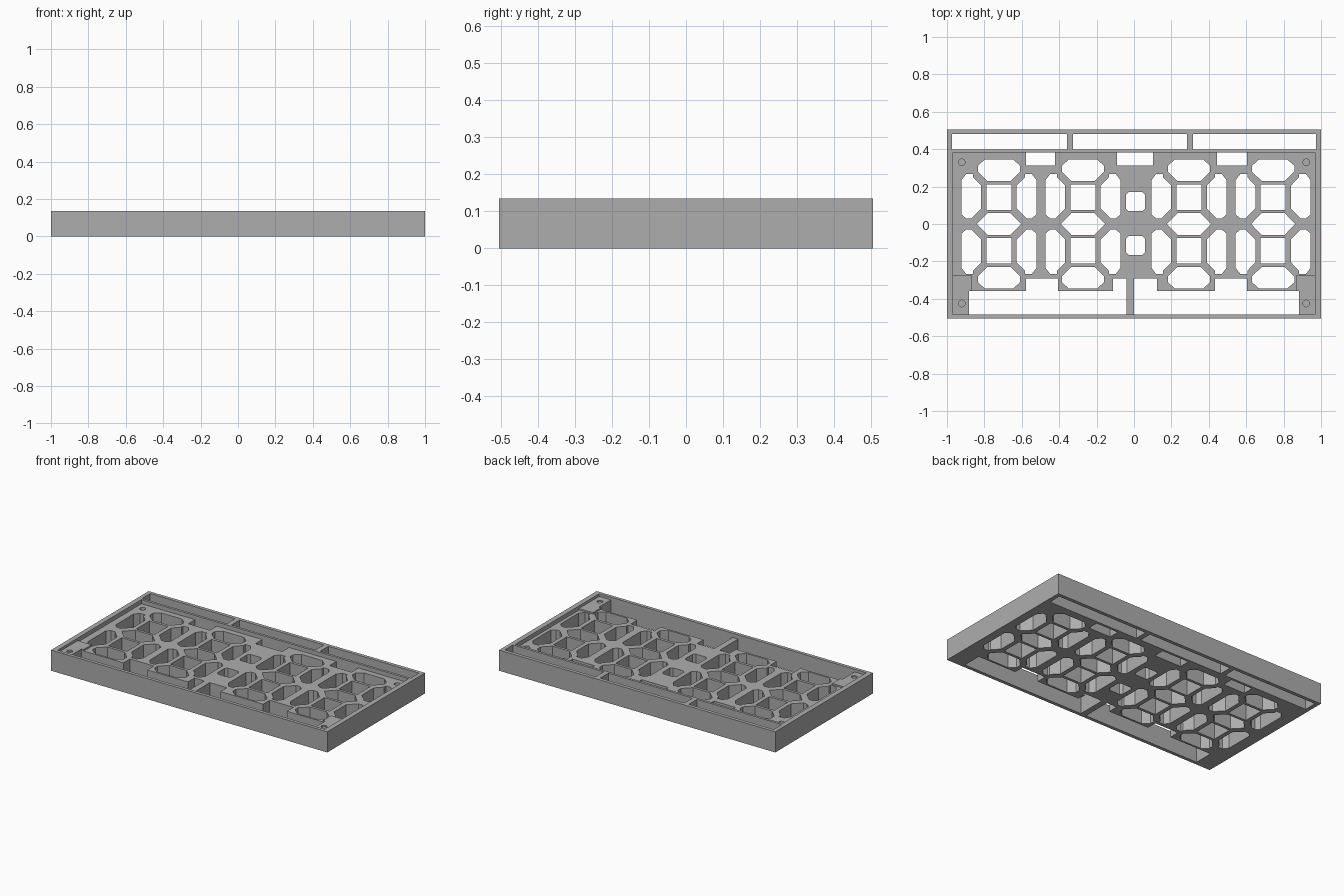
import bpy, bmesh, math

cube = bpy.data.objects.get("Cube")
if cube:
    bpy.data.objects.remove(cube, do_unlink=True)

HEIGHT, PLATE, BOSS = 0.135, 0.108, 0.118

grey = bpy.data.materials.new("plain grey")
grey.use_nodes = True
grey.diffuse_color = (0.42, 0.42, 0.42, 1)
grey.node_tree.nodes["Principled BSDF"].inputs["Base Color"].default_value = (0.42, 0.42, 0.42, 1)


def prism(bm, pts, z0, z1, flare=1.0):
    """Extrude an outline; flare scales the lower outline about its centre."""
    cx = (min(p[0] for p in pts) + max(p[0] for p in pts)) / 2
    cy = (min(p[1] for p in pts) + max(p[1] for p in pts)) / 2
    low = [bm.verts.new((cx + (x - cx) * flare, cy + (y - cy) * flare, z0)) for x, y in pts]
    top = [bm.verts.new((x, y, z1)) for x, y in pts]
    n = len(pts)
    new = [bm.faces.new(low[::-1]), bm.faces.new(top)]
    new += [bm.faces.new((low[i], low[(i + 1) % n], top[(i + 1) % n], top[i])) for i in range(n)]
    bmesh.ops.recalc_face_normals(bm, faces=new)


def rect(x0, x1, y0, y1):
    return [(x0, y0), (x1, y0), (x1, y1), (x0, y1)]


def ring(cx, cy, r, n=24):
    return [(cx + r * math.cos(math.tau * i / n), cy + r * math.sin(math.tau * i / n)) for i in range(n)]


def chamfered(cx, cy, h, c):
    return [(cx + x, cy + y) for x, y in
            [(-h + c, -h), (h - c, -h), (h, -h + c), (h, h - c),
             (h - c, h), (-h + c, h), (-h, h - c), (-h, -h + c)]]


def make_object(name, bm):
    mesh = bpy.data.meshes.new(name)
    bm.to_mesh(mesh)
    bm.free()
    mesh.materials.append(grey)
    obj = bpy.data.objects.new(name, mesh)
    bpy.context.scene.collection.objects.link(obj)
    return obj


def cut(obj, cutters):
    """Subtract the cutters, bake the result, then drop the cutters."""
    for c in cutters:
        c.hide_render = True
        mod = obj.modifiers.new("cut", 'BOOLEAN')
        mod.operation, mod.solver, mod.object = 'DIFFERENCE', 'EXACT', c
    dg = bpy.context.evaluated_depsgraph_get()
    mesh = bpy.data.meshes.new_from_object(obj.evaluated_get(dg))
    obj.modifiers.clear()
    obj.data = mesh
    for c in cutters:
        bpy.data.objects.remove(c, do_unlink=True)


# Frame block
bm = bmesh.new()
prism(bm, rect(-1, 1, -0.505, 0.505), 0, HEIGHT)
frame = make_object("display_frame", bm)

# Shallow recess that leaves the rim standing
bm = bmesh.new()
prism(bm, rect(-0.967, 0.967, -0.483, 0.382), PLATE, 0.3)
recess = make_object("recess_cutter", bm)

# Everything cut right through the plate
bm = bmesh.new()
Z0, Z1 = -0.02, 0.2

# Long slots along the back and notches beside them
for x0, x1 in [(-0.973, -0.358), (-0.326, 0.283), (0.316, 0.973)]:
    prism(bm, rect(x0, x1, 0.398, 0.482), Z0, Z1)
for x0, x1 in [(-0.578, -0.422), (-0.092, 0.102), (0.444, 0.604)]:
    prism(bm, rect(x0, x1, 0.312, 0.382), Z0, Z1)

# Stepped front openings on each side of the central strut
A, B, F = -0.358, -0.291, -0.483
prism(bm, [(-0.882, F), (-0.04, F), (-0.04, B), (-0.112, B), (-0.112, A), (-0.406, A),
           (-0.406, B), (-0.578, B), (-0.578, A), (-0.882, A)], Z0, Z1)
prism(bm, [(0.882, F), (0.0, F), (0.0, B), (0.123, B), (0.123, A), (0.433, A),
           (0.433, B), (0.604, B), (0.604, A), (0.882, A)], Z0, Z1)

# Seven-segment windows, outlines relative to the digit centre
BAR = [(-0.075, 0.345), (0.075, 0.345), (0.113, 0.312), (0.113, 0.28),
       (0.062, 0.23), (-0.062, 0.23), (-0.113, 0.28), (-0.113, 0.312)]
MID = [(-0.118, 0), (-0.062, 0.058), (0.062, 0.058), (0.118, 0), (0.062, -0.058), (-0.062, -0.058)]
SIDE = [(0.2, 0.235), (0.175, 0.268), (0.138, 0.268), (0.138, 0.25), (0.095, 0.205),
        (0.095, 0.083), (0.148, 0.03), (0.175, 0.03), (0.2, 0.05)]
for dx in (-0.722, -0.273, 0.294, 0.744):
    def place(pts, sx=1, sy=1):
        return [(dx + sx * x, sy * y) for x, y in pts]
    prism(bm, place(MID), Z0, Z1)
    for sy in (1, -1):
        prism(bm, place(BAR, 1, sy), Z0, Z1)
        prism(bm, place(rect(-0.067, 0.067, 0.075, 0.212), 1, sy), Z0, Z1)
        for sx in (1, -1):
            prism(bm, place(SIDE, sx, sy), Z0, Z1)

# Colon windows
for y in (0.12, -0.115):
    prism(bm, chamfered(0.008, y, 0.051, 0.014), Z0, Z1)
windows = make_object("window_cutter", bm)

# Blind screw holes at the back corners
bm = bmesh.new()
for s in (1, -1):
    prism(bm, ring(s * 0.921, 0.33, 0.018), 0.05, 0.2)
holes = make_object("screw_hole_cutter", bm)
cut(frame, [recess, windows, holes])

# Raised corner bosses with screw holes at the front
for side, s in (("left", 1), ("right", -1)):
    bm = bmesh.new()
    prism(bm, [(s * x, y) for x, y in [(0.967, -0.483), (0.967, -0.275), (0.866, -0.275),
                                       (0.866, -0.358), (0.882, -0.358), (0.882, -0.483)]],
          PLATE, BOSS)
    boss = make_object(side + "_corner_boss", bm)
    bm = bmesh.new()
    prism(bm, ring(s * 0.921, -0.425, 0.018), PLATE + 0.001, 0.2)
    cut(boss, [make_object("boss_hole_cutter", bm)])
